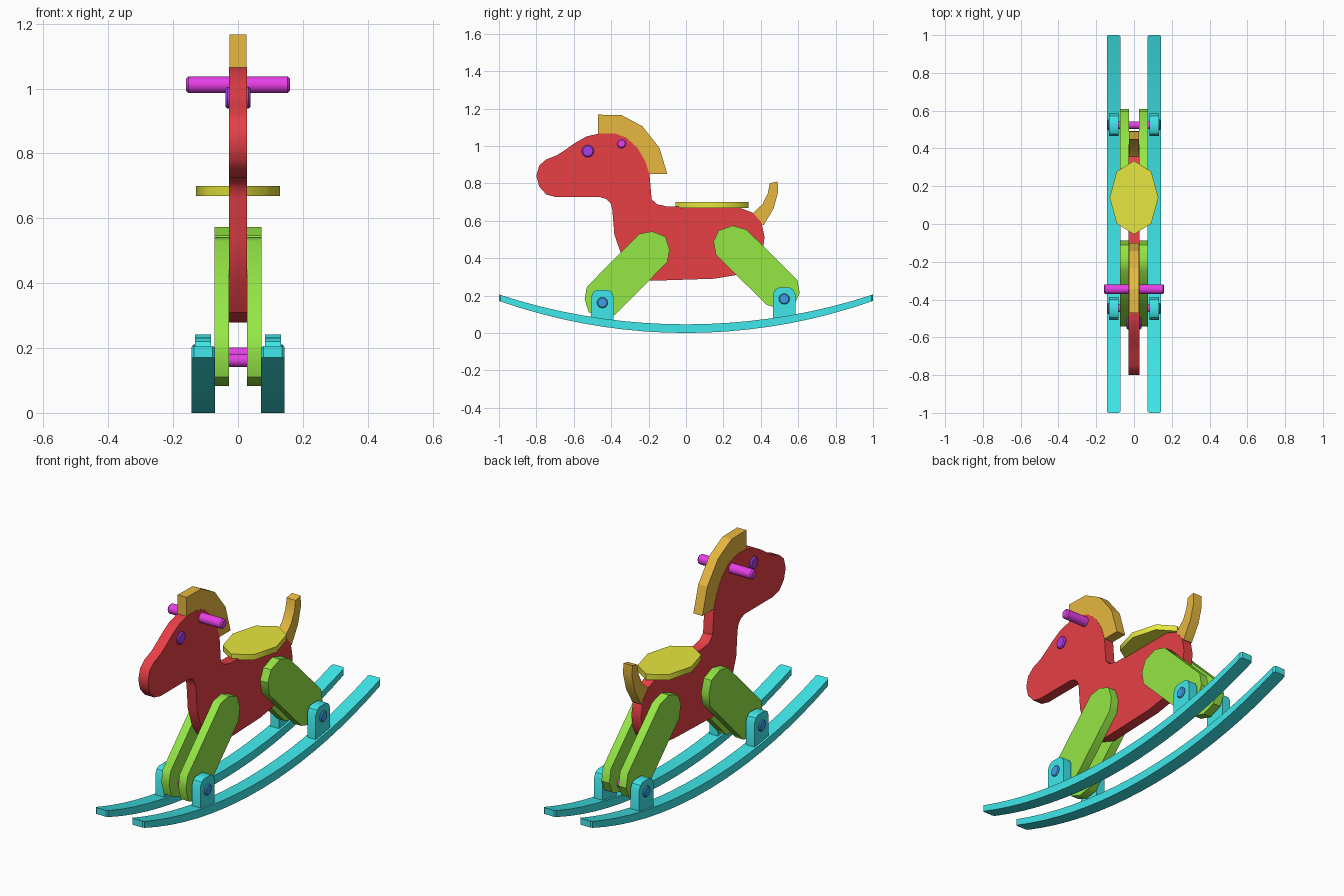
import bpy, bmesh, math
from mathutils import Matrix

if "Cube" in bpy.data.objects:
    bpy.data.objects.remove(bpy.data.objects["Cube"])


def material(name, rgb):
    m = bpy.data.materials.new(name)
    m.diffuse_color = (*rgb, 1)
    m.use_nodes = True
    m.node_tree.nodes["Principled BSDF"].inputs["Base Color"].default_value = m.diffuse_color
    return m


RED = material("red", (0.8, 0.05, 0.06))
ORANGE = material("orange", (0.8, 0.48, 0.05))
GREEN = material("green", (0.3, 0.8, 0.06))
CYAN = material("cyan", (0.05, 0.8, 0.82))
YELLOW = material("yellow", (0.8, 0.8, 0.05))
MAGENTA = material("magenta", (0.8, 0.05, 0.8))
PURPLE = material("purple", (0.38, 0.05, 0.8))
BLUE = material("blue", (0.05, 0.35, 0.8))


def finish(bm, name, mat, angle=35):
    bmesh.ops.recalc_face_normals(bm, faces=bm.faces)
    me = bpy.data.meshes.new(name)
    bm.to_mesh(me)
    bm.free()
    me.materials.append(mat)
    ob = bpy.data.objects.new(name, me)
    bpy.context.collection.objects.link(ob)
    bpy.ops.object.select_all(action='DESELECT')
    ob.select_set(True)
    bpy.context.view_layer.objects.active = ob
    bpy.ops.object.shade_smooth_by_angle(angle=math.radians(angle))
    return ob


def slab(name, pts, x0, x1, mat, angle=35):
    """Extrude a (y, z) outline from x0 to x1."""
    bm = bmesh.new()
    face = bm.faces.new([bm.verts.new((x0, y, z)) for y, z in pts])
    new = bmesh.ops.extrude_face_region(bm, geom=[face])["geom"]
    bmesh.ops.translate(bm, vec=(x1 - x0, 0, 0),
                        verts=[v for v in new if isinstance(v, bmesh.types.BMVert)])
    return finish(bm, name, mat, angle)


def rod(name, y, z, r, x0, x1, mat, bevel=0.0, sides=16):
    """Round bar along x, optionally with chamfered ends."""
    bm = bmesh.new()
    bmesh.ops.create_cone(bm, cap_ends=True, segments=sides, radius1=r, radius2=r, depth=x1 - x0,
                          matrix=Matrix.Translation(((x0 + x1) / 2, y, z)) @ Matrix.Rotation(math.pi / 2, 4, 'Y'))
    if bevel:
        rim = [e for e in bm.edges if abs(e.verts[0].co.x - e.verts[1].co.x) < 1e-5]
        bmesh.ops.bevel(bm, geom=rim, offset=bevel, segments=1, affect='EDGES')
    return finish(bm, name, mat)


def capsule(half, cy, cz):
    """Complete a leg outline by turning one half about its centre."""
    return half + [(2 * cy - y, 2 * cz - z) for y, z in half]


# Body with head
slab("body", [
    (-.80, .84), (-.785, .895), (-.747, .928), (-.69, .95), (-.64, .983), (-.595, 1.015),
    (-.533, 1.05), (-.463, 1.067), (-.383, 1.067), (-.32, 1.045), (-.26, .99), (-.217, .917),
    (-.195, .847), (-.184, .715), (-.155, .688), (-.10, .676), (.285, .67), (.356, .643),
    (.404, .59), (.42, .51), (.41, .44), (.37, .365), (.27, .31), (.15, .29), (-.185, .279),
    (-.27, .31), (-.345, .418), (-.383, .525), (-.394, .66), (-.403, .693), (-.425, .716),
    (-.46, .726), (-.694, .726), (-.747, .74), (-.785, .783)], -.028, .028, RED)

# Mane
slab("mane", [(-.47, 1.167), (-.345, 1.165), (-.233, 1.105), (-.142, .99), (-.10, .85),
              (-.20, .85), (-.225, .92), (-.27, .99), (-.33, 1.035), (-.39, 1.055), (-.47, 1.055)],
     -.0265, .0265, ORANGE, 20)

# Tail
slab("tail", [(.448, .80), (.49, .81), (.492, .75), (.468, .665), (.415, .575), (.37, .60),
              (.356, .638), (.41, .69), (.437, .745)], -.0265, .0265, ORANGE)

# Seat: eight-sided oval
bm = bmesh.new()
bmesh.ops.create_cone(bm, cap_ends=True, segments=8, radius1=1, radius2=1, depth=1,
                      matrix=Matrix.Translation((0, .14, .684)) @ Matrix.Diagonal((.129, .195, .03, 1)))
finish(bm, "seat", YELLOW, 50)

# Eyes and handle
rod("eyes", -.525, .972, .033, -.039, .039, PURPLE, .006)
rod("handle", -.345, 1.012, .026, -.16, .16, MAGENTA, .007)

front = capsule([(-.53, .247), (-.25, .53), (-.18, .543), (-.11, .515), (-.088, .445)], -.315, .313)
rear = capsule([(.16, .418), (.147, .488), (.174, .547), (.249, .574), (.324, .552)], .3775, .351)

# Curved runner outline
N, R = 18, 3.0
ys = [-1 + 2 * i / N for i in range(N + 1)]
arc = [(y, R - math.sqrt(R * R - y * y)) for y in ys]
runner = arc + [(y, z + .046 - .012 * y * y) for y, z in reversed(arc)]

# Cross pegs between the two sides
for label, y, z in (("front", -.447, .162), ("rear", .523, .182)):
    rod(label + "_peg", y, z, .02, -.135, .135, MAGENTA)

for s, side in ((-1, "left"), (1, "right")):
    # Legs
    slab("front_leg_" + side, front, s * .027, s * .073, GREEN)
    slab("rear_leg_" + side, rear, s * .027, s * .073, GREEN)

    # Runner with chamfered tips
    ob = slab("runner_" + side, runner, s * .071, s * .144, CYAN)
    bm = bmesh.new()
    bm.from_mesh(ob.data)
    tips = [e for e in bm.edges if all(abs(v.co.y) > .999 for v in e.verts)
            and abs(e.verts[0].co.x - e.verts[1].co.x) < 1e-5]
    bmesh.ops.bevel(bm, geom=tips, offset=.008, segments=1, affect='EDGES')
    bm.to_mesh(ob.data)
    bm.free()

    # Brackets and peg caps
    for label, y, z, top in (("front", -.447, .162, .23), ("rear", .525, .182, .242)):
        w, base = .06, .06
        slab(f"{label}_bracket_{side}",
             [(y - w, base), (y + w, base), (y + w, top - .035), (y + w * .8, top - .01), (y + w * .5, top),
              (y - w * .5, top), (y - w * .8, top - .01), (y - w, top - .035)], s * .083, s * .133, CYAN)
        a, b = sorted((s * .12, s * .141))
        rod(f"{label}_peg_cap_{side}", y, z, .029, a, b, BLUE, .005)
